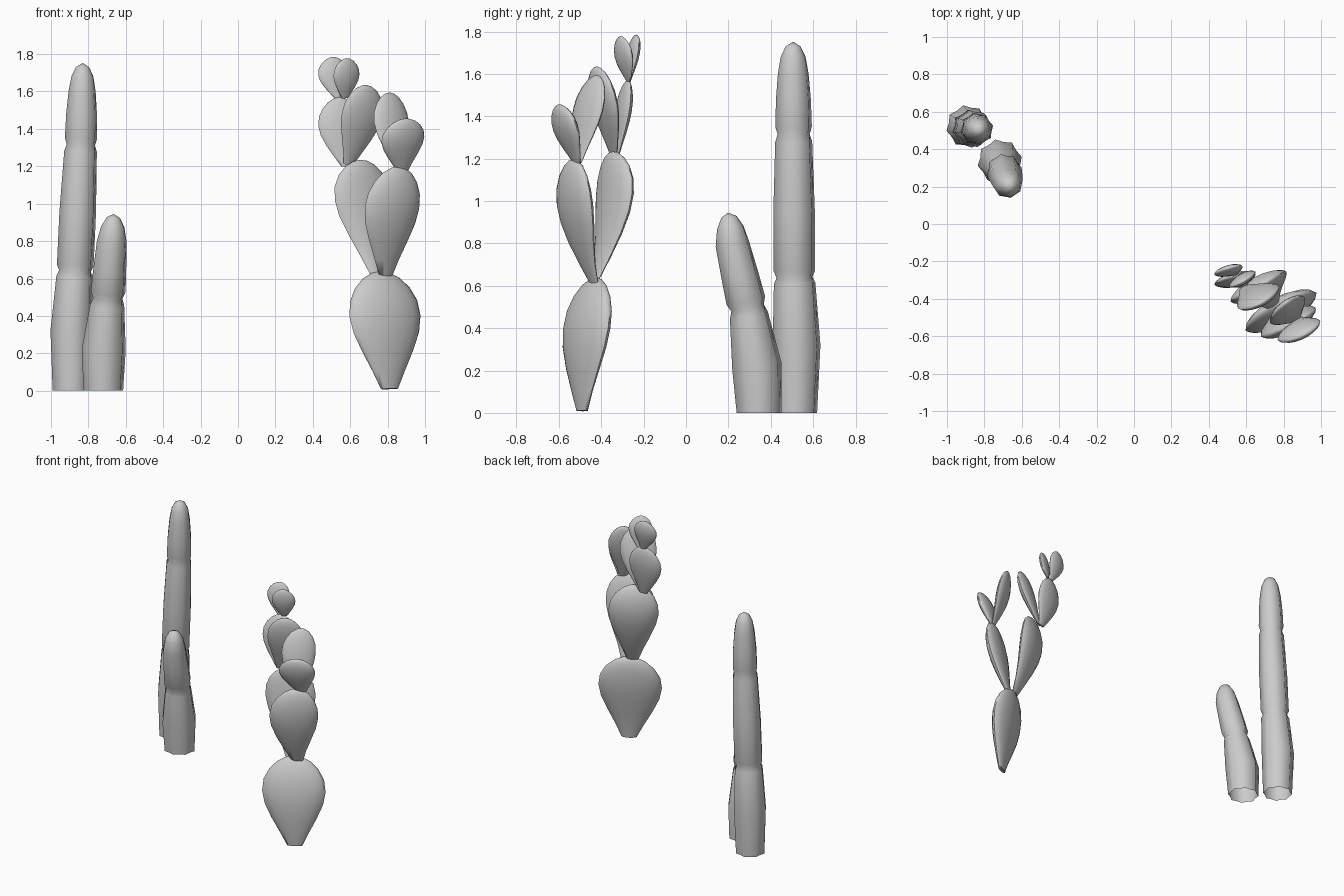
import bpy
import bmesh
from math import cos, sin, pi, radians
from mathutils import Vector

cube = bpy.data.objects.get("Cube")
if cube:
    bpy.data.objects.remove(cube, do_unlink=True)

grey = bpy.data.materials.new("plain_grey")
grey.use_nodes = True
grey.diffuse_color = (0.6, 0.6, 0.6, 1)
grey.node_tree.nodes["Principled BSDF"].inputs["Base Color"].default_value = (0.6, 0.6, 0.6, 1)


def curve_at(a, b, c, f, mid):
    """Point on a smooth bend that passes through a, b (at f = mid) and c."""
    return (a * ((f - mid) * (f - 1) / mid)
            + b * (f * (f - 1) / (mid * (mid - 1)))
            + c * (f * (f - mid) / (1 - mid)))


def loft(name, rings, tip, cap, angle):
    """Skin closed rings of points, ending in a single tip point."""
    bm = bmesh.new()
    loops = [[bm.verts.new(p) for p in ring] for ring in rings]
    n = len(loops[0])
    for low, high in zip(loops, loops[1:]):
        for i in range(n):
            j = (i + 1) % n
            bm.faces.new((low[i], low[j], high[j], high[i]))
    top = bm.verts.new(tip)
    for i in range(n):
        bm.faces.new((loops[-1][i], loops[-1][(i + 1) % n], top))
    if cap:
        bm.faces.new(loops[0][::-1])
    mesh = bpy.data.meshes.new(name)
    bm.to_mesh(mesh)
    bm.free()
    mesh.materials.append(grey)
    obj = bpy.data.objects.new(name, mesh)
    bpy.context.collection.objects.link(obj)
    bpy.ops.object.select_all(action="DESELECT")
    obj.select_set(True)
    bpy.context.view_layer.objects.active = obj
    bpy.ops.object.shade_smooth_by_angle(angle=radians(angle))
    return obj


def frame(tangent, turn):
    """Two directions across the tangent, the first near the given heading."""
    t = tangent.normalized()
    heading = Vector((cos(turn), sin(turn), 0))
    side = (heading - t * heading.dot(t)).normalized()
    return side, t.cross(side)


# Paddle outline: fraction along the pad, share of the full half width
OUTLINE = [(0, .24), (.15, .45), (.32, .71), (.48, .92), (.62, 1),
           (.75, .95), (.86, .77), (.94, .52), (.985, .25)]


def pad(name, base, middle, tip, width, turn, thick=0.32):
    a, b, c = Vector(base), Vector(middle), Vector(tip)
    side, out = frame(c - a, radians(turn))
    rings = []
    for f, share in OUTLINE:
        centre = curve_at(a, b, c, f, .64)
        w = width * share
        ring = []
        for k in range(16):
            u = 2 * pi * k / 16
            bulge = sin(u) * abs(sin(u)) ** .25
            ring.append(centre + side * (w * cos(u)) + out * (w * thick * bulge))
        rings.append(ring)
    loft(name, rings, c, True, 70)


# Paddle plant, from the trunk pad upward
pad("trunk_pad", (.81, -.49, .01), (.785, -.467, .41), (.76, -.425, .64), .215, 28)
pad("front_middle_pad", (.79, -.435, .615), (.825, -.525, .99), (.86, -.53, 1.2), .165, 28)
pad("back_middle_pad", (.74, -.43, .63), (.665, -.335, 1.04), (.65, -.345, 1.235), .17, 28)
pad("front_upper_pad", (.88, -.51, 1.17), (.882, -.57, 1.35), (.89, -.605, 1.455), .125, 25)
pad("right_upper_pad", (.87, -.51, 1.18), (.82, -.46, 1.44), (.81, -.42, 1.595), .115, 36)
pad("centre_upper_pad", (.59, -.34, 1.21), (.665, -.39, 1.48), (.69, -.42, 1.635), .125, 28)
pad("back_upper_pad", (.58, -.33, 1.2), (.54, -.295, 1.43), (.54, -.275, 1.57), .115, 14, .28)
pad("front_top_pad", (.57, -.27, 1.565), (.58, -.295, 1.69), (.58, -.31, 1.778), .08, 30)
pad("back_top_pad", (.54, -.27, 1.56), (.505, -.248, 1.7), (.505, -.235, 1.785), .08, 15)


def column(name, path, profile, tip):
    """Ribbed stem; profile rows are height, radius, rib depth."""
    path = [Vector(p) for p in path]

    def centre(z):
        for p, q in zip(path, path[1:]):
            if z <= q.z:
                return p.lerp(q, (z - p.z) / (q.z - p.z))
        return path[-1]

    rings = []
    top = path[-1].z
    for z, radius, rib in profile:
        tangent = centre(min(z + .08, top)) - centre(max(z - .08, 0))
        if z == 0:
            tangent = Vector((0, 0, 1))
        side, out = frame(tangent, 0)
        ring = []
        for k in range(16):
            u = 2 * pi * k / 16 + .2
            r = radius * (1 - rib * (k % 2))
            ring.append(centre(z) + side * (r * cos(u)) + out * (r * sin(u)))
        rings.append(ring)
    loft(name, rings, Vector(tip), False, 60)


# Tall ribbed column with two pinched joints
column("tall_column",
       [(-.89, .518, 0), (-.89, .522, .33), (-.872, .512, .63),
        (-.84, .508, 1.32), (-.83, .505, 1.75)],
       [(0, .103, .12), (.32, .115, .12), (.61, .1, .12), (.64, .086, .02),
        (.67, .1, .12), (.95, .1, .12), (1.28, .089, .12), (1.315, .077, .02),
        (1.35, .088, .12), (1.48, .084, .1), (1.6, .074, .08),
        (1.68, .06, .05), (1.73, .036, .02)],
       (-.83, .505, 1.752))

# Short leaning column with one pinched joint
column("short_column",
       [(-.72, .345, 0), (-.718, .335, .22), (-.697, .292, .49),
        (-.675, .218, .8), (-.665, .2, .945)],
       [(0, .108, .12), (.22, .12, .12), (.46, .093, .12), (.495, .08, .02),
        (.53, .095, .12), (.65, .09, .12), (.8, .081, .08),
        (.875, .064, .05), (.925, .037, .02)],
       (-.665, .198, .945))
